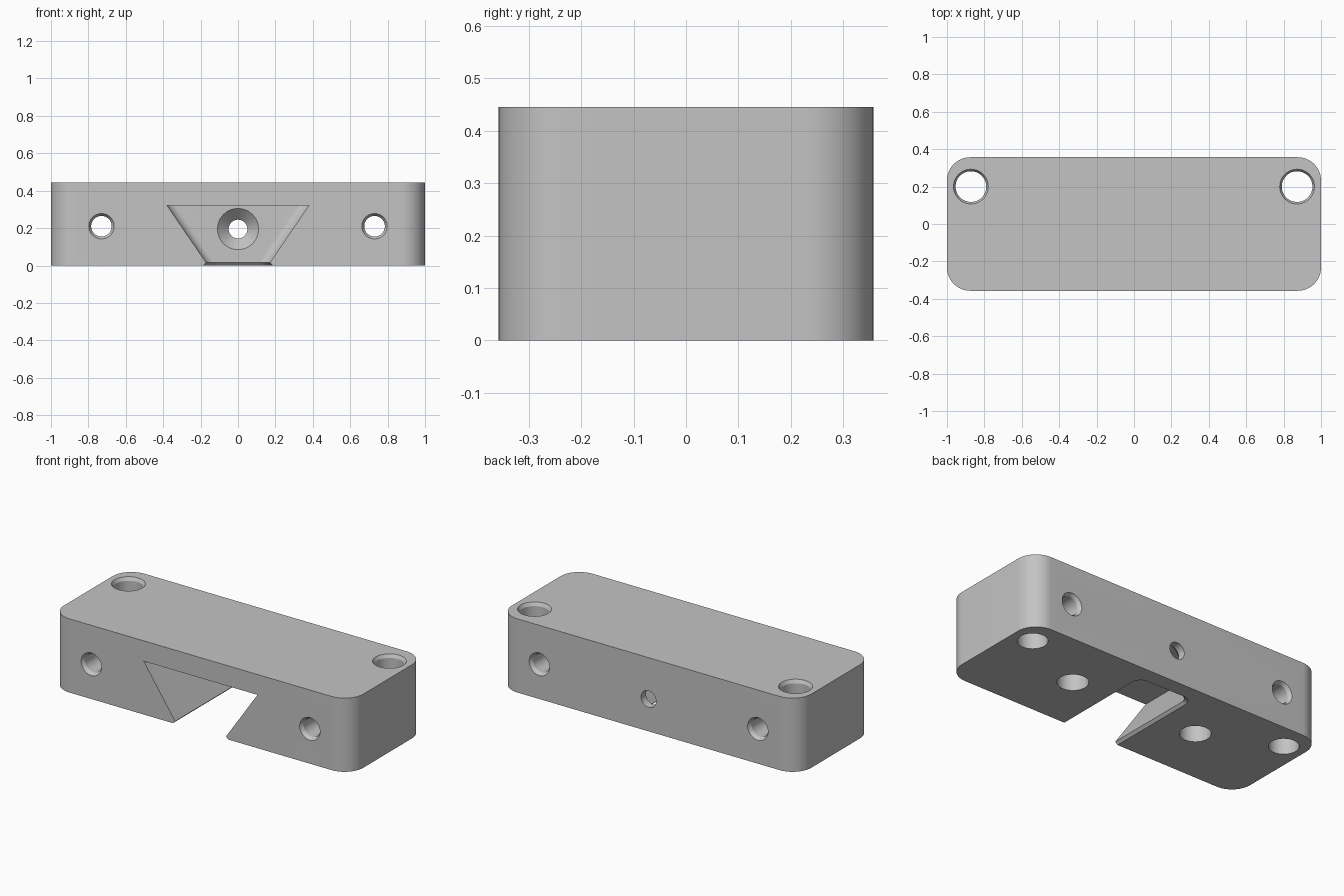
import bpy, bmesh, math
from mathutils import Matrix

if "Cube" in bpy.data.objects:
    bpy.data.objects.remove(bpy.data.objects["Cube"], do_unlink=True)

HALF_X, HALF_Y, HEIGHT = 1.0, 0.357, 0.445
CORNER = 0.125

grey = bpy.data.materials.new("plain grey")
grey.use_nodes = True
colour = (0.55, 0.55, 0.55, 1)
grey.diffuse_color = colour
grey.node_tree.nodes["Principled BSDF"].inputs["Base Color"].default_value = colour


def loft(name, rings):
    """Closed solid through matching rings of points, capped at both ends."""
    bm = bmesh.new()
    loops = [[bm.verts.new(p) for p in ring] for ring in rings]
    count = len(loops[0])
    for low, high in zip(loops, loops[1:]):
        for i in range(count):
            j = (i + 1) % count
            bm.faces.new((low[i], low[j], high[j], high[i]))
    bm.faces.new(loops[0][::-1])
    bm.faces.new(loops[-1])
    bmesh.ops.recalc_face_normals(bm, faces=bm.faces)
    mesh = bpy.data.meshes.new(name)
    bm.to_mesh(mesh)
    bm.free()
    obj = bpy.data.objects.new(name, mesh)
    bpy.context.collection.objects.link(obj)
    mesh.materials.append(grey)
    return obj


def arc(cx, cy, radius, start, steps=16):
    """Quarter circle, counter-clockwise from the start angle in degrees."""
    angles = [math.radians(start + 90 * i / steps) for i in range(steps + 1)]
    return [(cx + radius * math.cos(a), cy + radius * math.sin(a)) for a in angles]


def round_cutter(name, profile, location, along_y=False):
    """Turned cutter from (radius, distance along the axis) pairs."""
    n = 48
    rings = [[(r * math.cos(math.tau * i / n), r * math.sin(math.tau * i / n), d)
              for i in range(n)] for r, d in profile]
    obj = loft(name, rings)
    if along_y:
        obj.data.transform(Matrix.Rotation(-math.pi / 2, 4, "X"))
    obj.data.transform(Matrix.Translation(location))
    return obj


# Block with rounded upright corners
x, y = HALF_X - CORNER, HALF_Y - CORNER
outline = (arc(x, y, CORNER, 0) + arc(-x, y, CORNER, 90)
           + arc(-x, -y, CORNER, 180) + arc(x, -y, CORNER, 270))
block = loft("mounting_block", [[(px, py, z) for px, py in outline] for z in (0, HEIGHT)])


# Dovetail slot, open at the front, rounded at the back, with an eased lower edge
def slot_ring(half_width, back, z, radius=0.06):
    points = ([(-half_width, -0.5), (half_width, -0.5)]
              + arc(half_width - radius, back - radius, radius, 0)
              + arc(radius - half_width, back - radius, radius, 90))
    return [(px, py, z) for px, py in points]


cutters = [loft("slot_cutter", [slot_ring(0.2, 0.28, -0.015), slot_ring(0.17, 0.25, 0.015),
                                slot_ring(0.38, 0.25, 0.322)])]

for side in (-1, 1):
    # Upright bolt holes, eased at the top
    cutters.append(round_cutter("bolt_hole_cutter",
        [(0.082, -0.1), (0.082, HEIGHT - 0.02), (0.093, HEIGHT), (0.093, HEIGHT + 0.1)],
        (side * 0.872, 0.2, 0)))
    # Front-to-back holes, eased at both ends
    cutters.append(round_cutter("cross_hole_cutter",
        [(0.068, -0.5), (0.068, -HALF_Y), (0.055, -HALF_Y + 0.02),
         (0.055, HALF_Y - 0.02), (0.068, HALF_Y), (0.068, 0.5)],
        (side * 0.73, 0, 0.21), along_y=True))
    # Blind pockets underneath
    cutters.append(round_cutter("pocket_cutter", [(0.085, -0.1), (0.085, 0.13)],
                                (side * 0.425, 0, 0)))

# Countersunk screw hole through the back wall of the slot
cutters.append(round_cutter("screw_hole_cutter",
    [(0.11, 0.15), (0.11, 0.25), (0.05, 0.31), (0.05, 0.5)], (0, 0, 0.195), along_y=True))

# Cut everything, then discard the cutters
bpy.context.view_layer.objects.active = block
for cutter in cutters:
    cutter.hide_render = True
    cut = block.modifiers.new("cut", "BOOLEAN")
    cut.operation, cut.solver, cut.object = "DIFFERENCE", "EXACT", cutter
    bpy.ops.object.modifier_apply(modifier=cut.name)
    bpy.data.objects.remove(cutter, do_unlink=True)

bpy.ops.object.select_all(action="DESELECT")
block.select_set(True)
bpy.ops.object.shade_smooth_by_angle(angle=math.radians(25))
